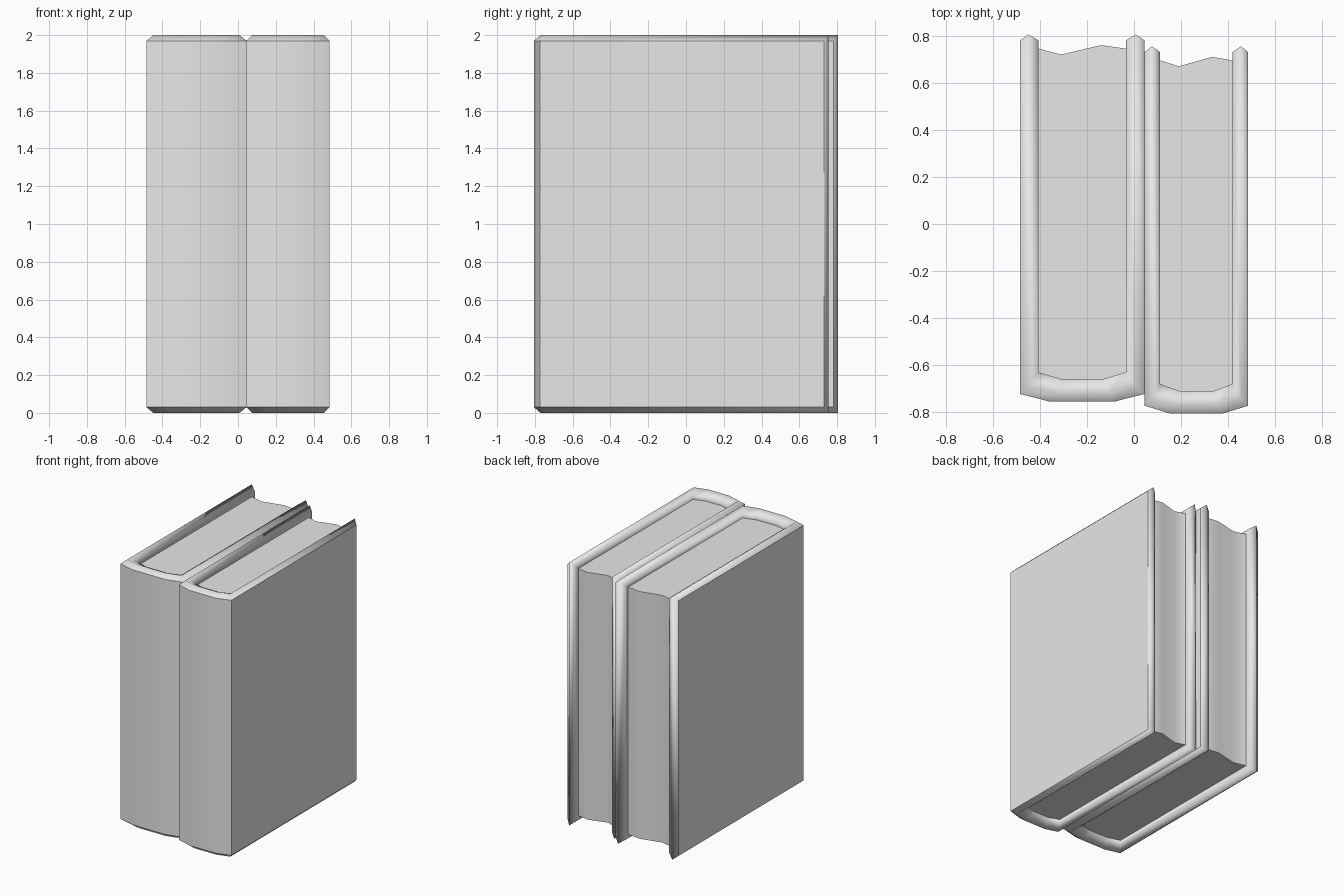
import bpy, bmesh

cube = bpy.data.objects.get("Cube")
if cube:
    bpy.data.objects.remove(cube, do_unlink=True)

# One grey for everything
grey = bpy.data.materials.new("light grey")
grey.use_nodes = True
GREY = (0.8, 0.8, 0.8, 1)
grey.diffuse_color = GREY
grey.node_tree.nodes["Principled BSDF"].inputs["Base Color"].default_value = GREY

H = 2.0
W = 0.265          # half width of the wider book


def mirrored(half):
    """Path from the left back end round the spine to the right back end."""
    return [(-x, y) for x, y in half] + [(x, y) for x, y in reversed(half)]


# Half paths (back end, spine corner, spine middle) and their inset in height
OUTER = mirrored([(W, 0.78), (W, -0.722), (0.135, -0.755)])
RIDGE = mirrored([(W - 0.037, 0.805), (W - 0.037, -0.69), (0.11, -0.72)])
INNER = mirrored([(W - 0.08, 0.78), (W - 0.08, -0.63), (0.085, -0.66)])
BOTTOM = mirrored([(W - 0.08, 0.745), (W - 0.08, -0.63), (0.085, -0.66)])
RINGS = [(OUTER, 0.03), (RIDGE, 0.0), (INNER, 0.03), (BOTTOM, 0.06)]
# Wavy fore edge of the pages
FORE_EDGE = [(W - 0.08, 0.745), (0.08, 0.76), (-0.09, 0.72), (-W + 0.08, 0.745)]


def finish(bm, name, sharp_angle, sharp_verts):
    bmesh.ops.recalc_face_normals(bm, faces=bm.faces)
    for f in bm.faces:
        f.smooth = True
    for e in bm.edges:
        if all(v in sharp_verts for v in e.verts) and e.calc_face_angle(0) > sharp_angle:
            e.smooth = False
    mesh = bpy.data.meshes.new(name)
    bm.to_mesh(mesh)
    bm.free()
    mesh.materials.append(grey)
    obj = bpy.data.objects.new(name, mesh)
    bpy.context.collection.objects.link(obj)


def book(name, cx, dy, sx):
    # Cover: wrapped shell with a bevelled rim all the way round
    bm = bmesh.new()
    rings = []
    for path, inset in RINGS:
        rings.append([[bm.verts.new((cx + x * sx, y + dy, z)) for x, y in path]
                      for z in (inset, H - inset)])
    n = len(OUTER)
    low, high = rings[0]
    for i in range(n - 1):
        bm.faces.new((low[i], low[i + 1], high[i + 1], high[i]))
    for a, b in zip(rings, rings[1:]):
        for level in (0, 1):
            for i in range(n - 1):
                bm.faces.new((a[level][i], a[level][i + 1], b[level][i + 1], b[level][i]))
        for end in (0, n - 1):
            bm.faces.new((a[0][end], a[1][end], b[1][end], b[0][end]))
    finish(bm, name + "_cover", 0.7, set(low + high))

    # Pages: recessed block with a wavy fore edge
    bm = bmesh.new()
    front = BOTTOM[1:-1]
    back = FORE_EDGE[::-1]
    grid = [[[bm.verts.new((cx + x * sx, y + dy, z)) for x, y in row]
             for row in (front, back)] for z in (0.06, H - 0.06)]
    for i in range(3):
        for f, b in grid:
            bm.faces.new((f[i], f[i + 1], b[i + 1], b[i]))
        for row in (0, 1):
            lo, hi = grid[0][row], grid[1][row]
            bm.faces.new((lo[i], lo[i + 1], hi[i + 1], hi[i]))
    for i in (0, 3):
        (f0, b0), (f1, b1) = grid
        bm.faces.new((f0[i], b0[i], b1[i], f1[i]))
    finish(bm, name + "_pages", 0.7, set(bm.verts))


book("thick_book", -0.22, 0.0, 1.0)
book("thin_book", 0.265, -0.05, 0.83)
